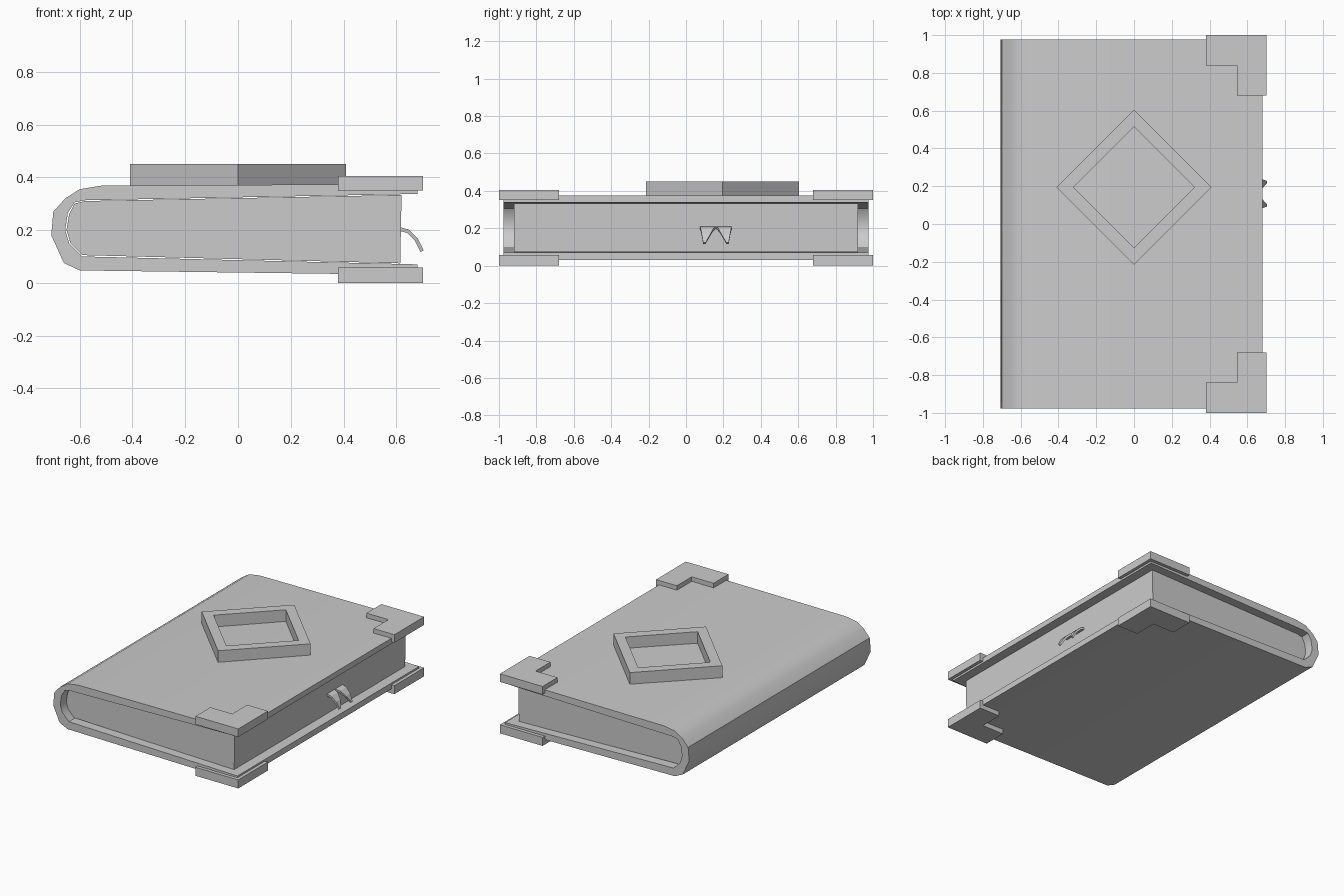
import bpy
import bmesh
import math
from mathutils import Vector

cube = bpy.data.objects.get("Cube")
if cube:
    bpy.data.objects.remove(cube, do_unlink=True)

grey = bpy.data.materials.new("plain grey")
grey.use_nodes = True
COLOUR = (0.6, 0.6, 0.6, 1)
grey.diffuse_color = COLOUR
grey.node_tree.nodes["Principled BSDF"].inputs["Base Color"].default_value = COLOUR


def finish(name, bm, smooth=None):
    bmesh.ops.recalc_face_normals(bm, faces=bm.faces)
    mesh = bpy.data.meshes.new(name)
    bm.to_mesh(mesh)
    bm.free()
    mesh.materials.append(grey)
    obj = bpy.data.objects.new(name, mesh)
    bpy.context.collection.objects.link(obj)
    if smooth:
        bpy.ops.object.select_all(action='DESELECT')
        obj.select_set(True)
        bpy.context.view_layer.objects.active = obj
        bpy.ops.object.shade_smooth_by_angle(angle=math.radians(smooth))
    return obj


def prism(name, points, offset, smooth=None):
    """Extrude a closed outline of 3D points along an offset."""
    bm = bmesh.new()
    face = bm.faces.new([bm.verts.new(p) for p in points])
    result = bmesh.ops.extrude_face_region(bm, geom=[face], use_keep_orig=True)
    moved = [v for v in result["geom"] if isinstance(v, bmesh.types.BMVert)]
    bmesh.ops.translate(bm, vec=offset, verts=moved)
    return finish(name, bm, smooth)


def along_y(name, profile, half, smooth=None):
    return prism(name, [(x, -half, z) for x, z in profile], (0, 2 * half, 0), smooth)


# Wrapped cover: outer outline, then back along the inside
outer = [(0.68, 0.375), (-0.52, 0.368), (-0.60, 0.355), (-0.655, 0.32), (-0.70, 0.27),
         (-0.708, 0.18), (-0.66, 0.075), (-0.60, 0.047), (0.68, 0.03)]
inner = [(0.68, 0.07), (-0.59, 0.10), (-0.64, 0.15), (-0.655, 0.20),
         (-0.645, 0.265), (-0.62, 0.305), (-0.58, 0.313), (0.68, 0.337)]
along_y("cover", outer + inner, 0.977, 35)

# Page block following the hollow of the cover
pages = [(0.62, 0.333), (-0.58, 0.31), (-0.62, 0.30), (-0.64, 0.26), (-0.65, 0.20),
         (-0.635, 0.15), (-0.59, 0.105), (0.615, 0.074)]
along_y("pages", pages, 0.92, 35)

# L-shaped corner guards, top and bottom, both ends
ell = [(0.38, 1), (0.702, 1), (0.702, 0.68), (0.545, 0.68), (0.545, 0.84), (0.38, 0.84)]
for level, z, height in (("top", 0.35, 0.055), ("bottom", 0, 0.058)):
    for end, side in (("front", -1), ("back", 1)):
        prism(f"{level}_{end}_corner_guard", [(x, side * y, z) for x, y in ell], (0, 0, height))

# Raised diamond frame on the cover
bm = bmesh.new()
rings = []
for radius, z in ((0.41, 0.36), (0.41, 0.45), (0.32, 0.45), (0.32, 0.36)):
    rings.append([bm.verts.new((radius * math.cos(a), 0.195 + radius * math.sin(a), z))
                  for a in (k * math.pi / 2 for k in range(4))])
for r in range(4):
    a, b = rings[r], rings[(r + 1) % 4]
    for k in range(4):
        n = (k + 1) % 4
        bm.faces.new((a[k], a[n], b[n], b[k]))
finish("diamond_frame", bm)

# Forked ribbon tail curling out of the pages
path = [(0.61, 0.205), (0.645, 0.195), (0.675, 0.165), (0.698, 0.12)]
spans = [(0.085, 0.0), (0.082, 0.012), (0.076, 0.03), (0.068, 0.056)]
bm = bmesh.new()
for side in (-1, 1):
    rows = []
    for (x, z), (wide, slit) in zip(path, spans):
        rows.append([bm.verts.new((x, 0.16 + side * w, z)) for w in (slit, wide)])
    for a, b in zip(rows, rows[1:]):
        bm.faces.new((a[0], a[1], b[1], b[0]))
bmesh.ops.remove_doubles(bm, verts=bm.verts, dist=0.001)
ribbon = finish("ribbon_tail", bm)
solid = ribbon.modifiers.new("thickness", 'SOLIDIFY')
solid.thickness = 0.014
solid.offset = 0
